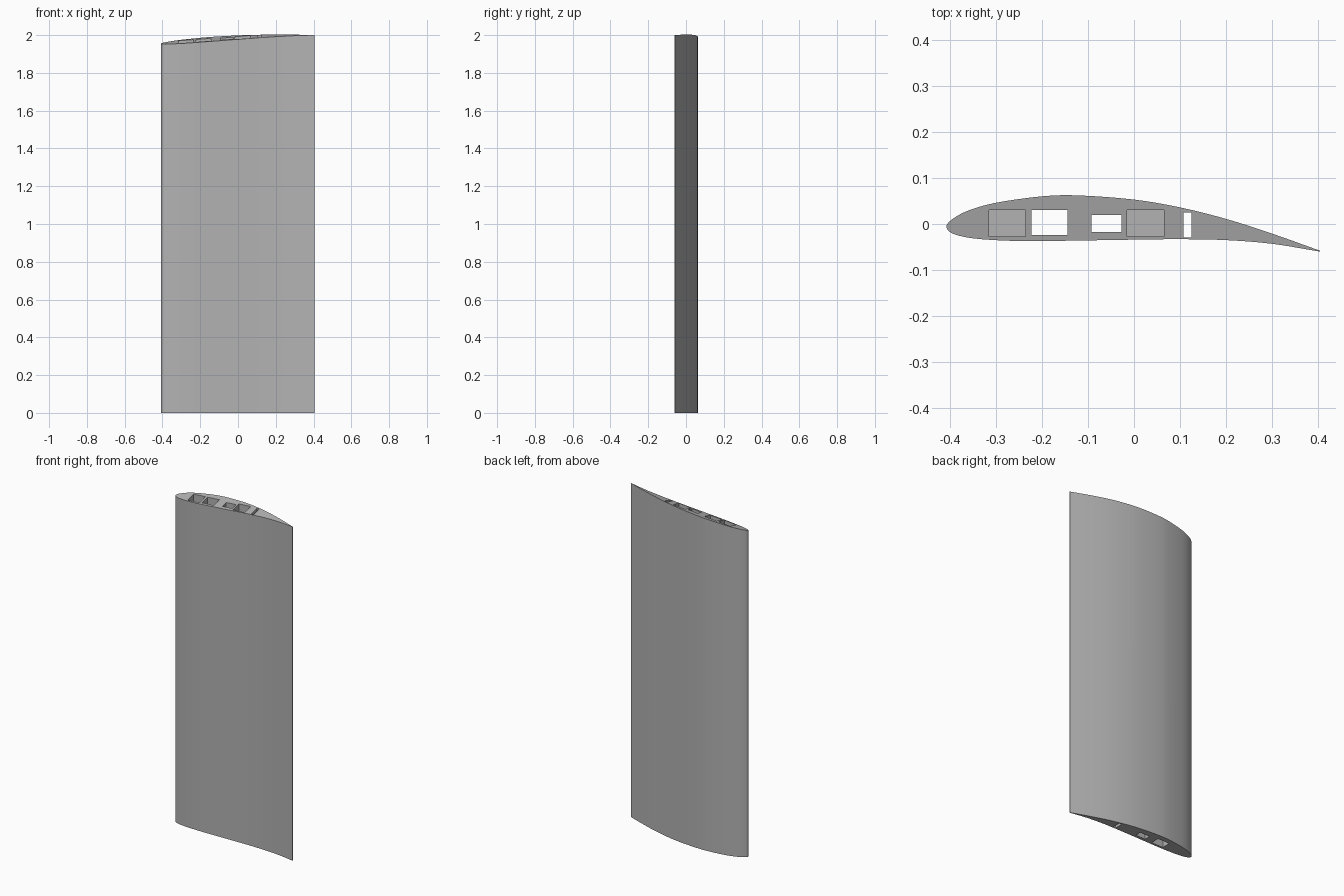
import bpy, bmesh
from mathutils import Vector, Matrix

cube = bpy.data.objects.get("Cube")
if cube:
    bpy.data.objects.remove(cube, do_unlink=True)

# One plain grey for the whole panel
grey = bpy.data.materials.new("plain grey")
grey.use_nodes = True
GREY = (0.45, 0.45, 0.45, 1)
grey.diffuse_color = GREY
grey.node_tree.nodes["Principled BSDF"].inputs["Base Color"].default_value = GREY

# Aerofoil section, from the trailing edge over the back to the nose and home
SECTION = [(.404, -.058), (.3, -.021), (.2, .011), (.1, .036), (0, .053), (-.12, .062),
           (-.2, .06), (-.3, .046), (-.36, .029), (-.395, .01), (-.407, -.006),
           (-.393, -.021), (-.35, -.031), (-.28, -.036), (-.2, -.037), (0, -.034),
           (.1, -.033), (.2, -.035), (.3, -.043), (.404, -.06)]


def smooth_path(points, steps=5):
    """Catmull-Rom curve through the points, keeping both ends."""
    p = [Vector(q) for q in points]
    p = [2 * p[0] - p[1]] + p + [2 * p[-1] - p[-2]]
    path = []
    for a, b, c, d in zip(p, p[1:], p[2:], p[3:]):
        for i in range(steps):
            t = i / steps
            path.append(0.5 * (2 * b + (c - a) * t + (2 * a - 5 * b + 4 * c - d) * t ** 2
                               + (3 * b - a - 3 * c + d) * t ** 3))
    return path + [p[-2]]


def tip_height(x, y):
    """Slanted plane that trims the tip."""
    return 1.957 + 0.0718 * (x + 0.4) + 0.24 * y


def finish(bm, name):
    bmesh.ops.recalc_face_normals(bm, faces=bm.faces)
    mesh = bpy.data.meshes.new(name)
    bm.to_mesh(mesh)
    bm.free()
    mesh.materials.append(grey)
    obj = bpy.data.objects.new(name, mesh)
    bpy.context.collection.objects.link(obj)
    return obj


# Wing panel: the section drawn up to the slanted tip
bm = bmesh.new()
outline = smooth_path(SECTION)
root = [bm.verts.new((x, y, 0)) for x, y in outline]
tip = [bm.verts.new((x, y, tip_height(x, y))) for x, y in outline]
bm.faces.new(root)
bm.faces.new(tip)
for i in range(len(root)):
    j = (i + 1) % len(root)
    bm.faces.new((root[i], root[j], tip[j], tip[i]))
wing = finish(bm, "wing_panel")

# Spar slots: x range, y range, bottom (below zero runs right through)
SLOTS = [(-.315, -.235, -.027, .03, 1.5),
         (-.223, -.144, -.024, .03, -.1),
         (-.092, -.027, -.017, .02, -.1),
         (-.015, .065, -.027, .03, 1.5),
         (.107, .125, -.029, .025, -.1)]
bm = bmesh.new()
for x0, x1, y0, y1, z0 in SLOTS:
    centre = Vector((x0 + x1, y0 + y1, z0 + 2.1)) / 2
    size = Vector((x1 - x0, y1 - y0, 2.1 - z0))
    bmesh.ops.create_cube(bm, size=1, matrix=Matrix.LocRotScale(centre, None, size))
slots = finish(bm, "slot_cutter")
slots.hide_render = True

# Cut the slots, then drop the cutter
cut = wing.modifiers.new("slots", 'BOOLEAN')
cut.operation = 'DIFFERENCE'
cut.solver = 'EXACT'
cut.object = slots
bpy.ops.object.select_all(action='DESELECT')
wing.select_set(True)
bpy.context.view_layer.objects.active = wing
bpy.ops.object.modifier_apply(modifier=cut.name)
bpy.data.objects.remove(slots, do_unlink=True)
bpy.ops.object.shade_smooth_by_angle(angle=0.5)
